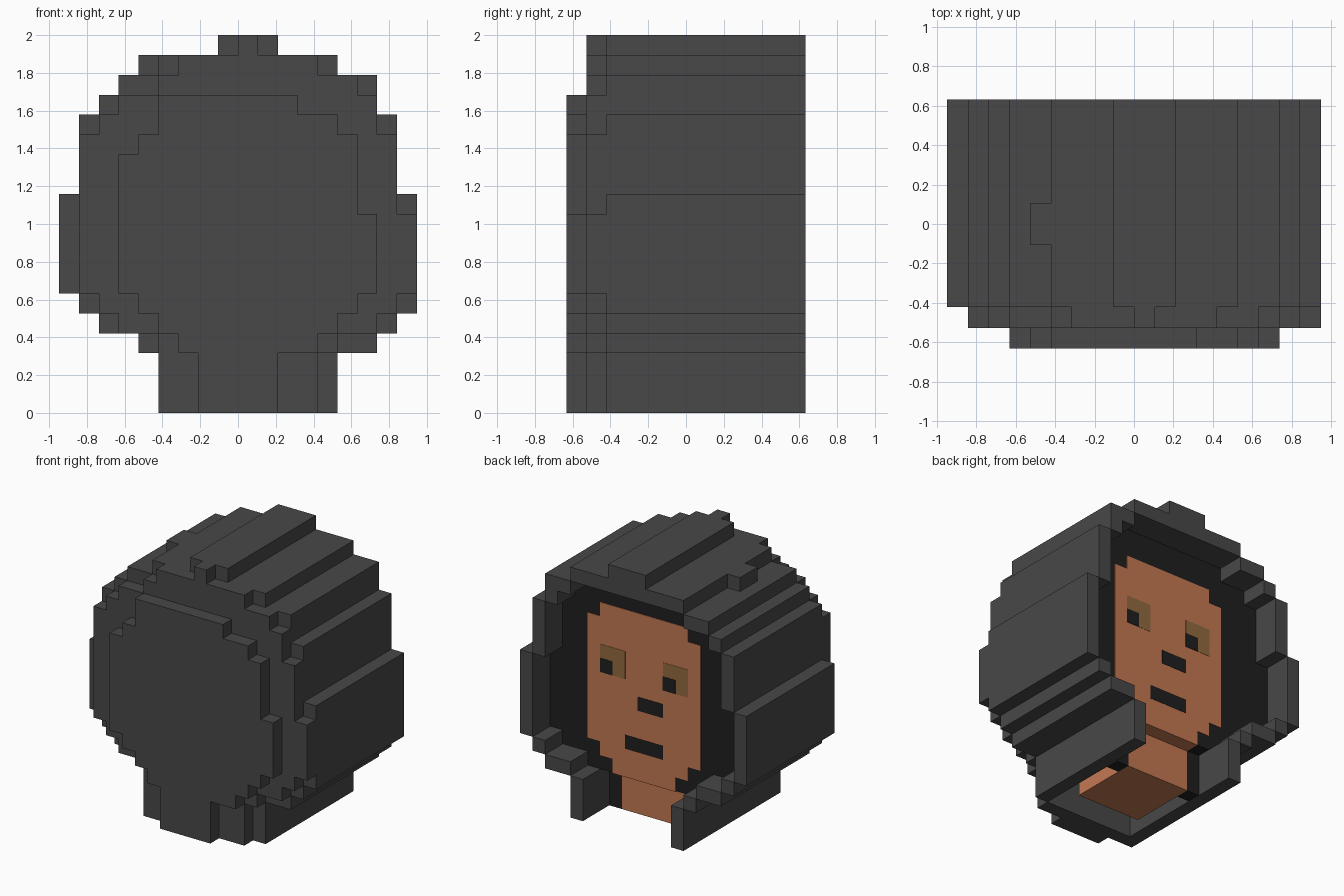
import bpy
import bmesh

U = 2 / 19  # one block

cube = bpy.data.objects.get("Cube")
if cube:
    bpy.data.objects.remove(cube, do_unlink=True)


def material(name, r, g, b):
    mat = bpy.data.materials.new(name)
    mat.use_nodes = True
    mat.diffuse_color = (r, g, b, 1)
    mat.node_tree.nodes["Principled BSDF"].inputs["Base Color"].default_value = (r, g, b, 1)
    return mat


GREY = material("charcoal_cloth", 0.065, 0.065, 0.065)
BLACK = material("black", 0.014, 0.014, 0.014)
SKIN = material("skin", 0.55, 0.19, 0.086)
BROWN = material("eye_brown", 0.29, 0.143, 0.05)


def expand(runs):
    """Turn (left, right, count) runs, bottom to top, into one span per block row."""
    return [(l, r) for l, r, count in runs for _ in range(count)]


def outline(rows, z0=0):
    """Stepped outline of stacked spans: up the left side, down the right."""
    left, right = [], []
    for i, (l, r) in enumerate(rows):
        for z in (z0 + i, z0 + i + 1):
            for side, x in ((left, l), (right, r)):
                # drop points in the middle of a straight side
                if len(side) > 1 and side[-1][0] == side[-2][0] == x:
                    side.pop()
                if not side or side[-1] != (x, z):
                    side.append((x, z))
    return left + right[::-1]


def slab(name, points, y0, y1, mat):
    """Extrude an x-z outline from y0 to y1, all in block units."""
    bm = bmesh.new()
    face = bm.faces.new([bm.verts.new((x * U, y0 * U, z * U)) for x, z in points])
    out = bmesh.ops.extrude_face_region(bm, geom=[face])
    verts = [v for v in out["geom"] if isinstance(v, bmesh.types.BMVert)]
    bmesh.ops.translate(bm, verts=verts, vec=(0, (y1 - y0) * U, 0))
    bmesh.ops.recalc_face_normals(bm, faces=bm.faces)
    mesh = bpy.data.meshes.new(name)
    bm.to_mesh(mesh)
    bm.free()
    mesh.materials.append(mat)
    obj = bpy.data.objects.new(name, mesh)
    bpy.context.collection.objects.link(obj)
    return obj


def box(name, x, y, z, mat):
    pts = [(x[0], z[0]), (x[0], z[1]), (x[1], z[1]), (x[1], z[0])]
    return slab(name, pts, y[0], y[1], mat)


# Hood shell: outer steps, hollowed one block thick and open at the neck
hood = expand([(-4, 5, 3), (-5, 7, 1), (-7, 8, 1), (-8, 9, 1), (-9, 9, 5),
               (-8, 8, 4), (-7, 7, 1), (-6, 7, 1), (-4, 5, 1), (-1, 2, 1)])
cavity = []
for i in range(len(hood) - 2):
    near = [hood[max(i - 1, 0)], hood[i + 1]]
    cavity.append((max([hood[i][0] + 1] + [n[0] for n in near]),
                   min([hood[i][1] - 1] + [n[1] for n in near])))
slab("hood_shell", outline(hood) + outline(cavity)[::-1], -4, 6, GREY)
box("hood_bump", (-5, -4), (-1, 1), (17, 18), GREY)

# Two shrinking layers that close the hood
middle = expand([(-4, 4, 3), (-4, 5, 1), (-6, 7, 1), (-7, 8, 1), (-8, 9, 4),
                 (-8, 8, 4), (-7, 7, 1), (-6, 7, 1), (-4, 6, 1), (-3, 4, 1), (0, 1, 1)])
slab("hood_middle_layer", outline(middle), -5, -4, GREY)
end = expand([(-2, 2, 3), (-3, 4, 1), (-4, 5, 1), (-5, 6, 1), (-6, 7, 4),
              (-6, 6, 3), (-5, 6, 1), (-4, 5, 1), (-4, 3, 1)])
slab("hood_end_layer", outline(end), -6, -5, GREY)

# Black lining around the head, and locks beside the neck
slab("lining", outline(cavity[3:], 3), -4, 4, BLACK)
for name, x in (("left_lock", 3), ("right_lock", -3)):
    box(name, (x, x + 1), (2, 3), (0, 3), BLACK)

# Neck, chin and face
box("neck", (-2, 3), (-2, 3), (0, 3), SKIN)
box("chin", (-2, 3), (3, 4.04), (2.96, 4), SKIN)
face = expand([(-2, 3, 1), (-3, 4, 1), (-4, 5, 9), (-3, 4, 1)])
slab("face", outline(face, 3), 4, 4.04, SKIN)

# Facial features as thin plates
for side, x in (("left", 2), ("right", -3)):
    box(side + "_eye", (x, x + 2), (4, 4.06), (10, 12), BROWN)
    box(side + "_pupil", (x + 1, x + 2), (4, 4.08), (10, 11), BLACK)
box("nose", (-1, 1), (4, 4.06), (8, 9), BLACK)
box("mouth", (-1, 2), (4, 4.06), (5, 6), BLACK)
